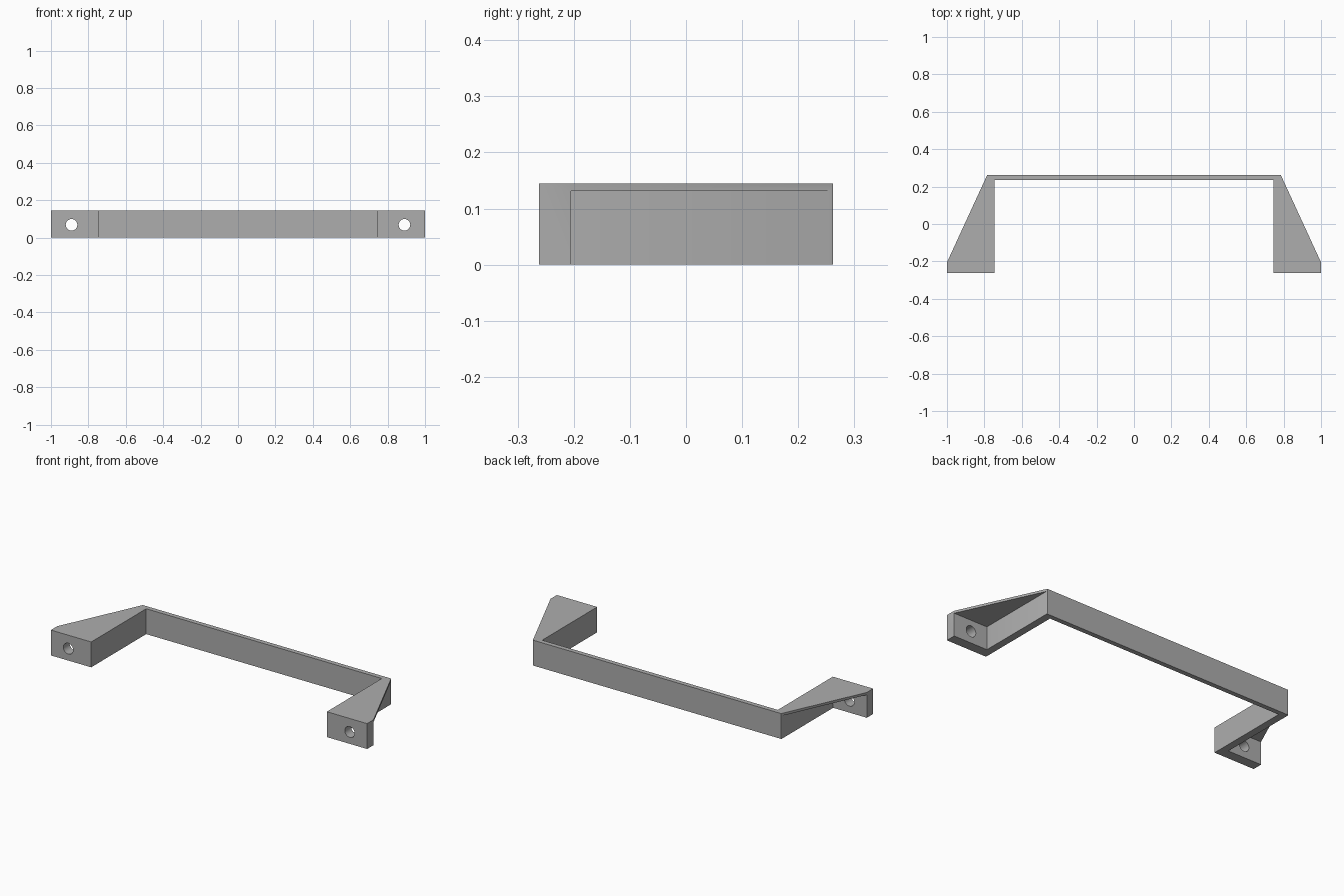
import bpy
import bmesh
from mathutils import Matrix, Vector

cube = bpy.data.objects.get("Cube")
if cube:
    bpy.data.objects.remove(cube, do_unlink=True)

HEIGHT = 0.145       # overall height
FRONT, BACK = -0.262, 0.262
INNER = 0.745        # inside face of each leg
WALL = 0.787         # outside face of each leg wall
FOOT = -0.205        # rear face of each mounting foot
ROOF = 0.131         # underside of the leg top plates

grey = bpy.data.materials.new("grey")
grey.use_nodes = True
colour = (0.42, 0.42, 0.42, 1)
grey.diffuse_color = colour
grey.node_tree.nodes["Principled BSDF"].inputs["Base Color"].default_value = colour


def make_object(name, bm):
    bmesh.ops.recalc_face_normals(bm, faces=bm.faces[:])
    mesh = bpy.data.meshes.new(name)
    bm.to_mesh(mesh)
    bm.free()
    mesh.materials.append(grey)
    obj = bpy.data.objects.new(name, mesh)
    bpy.context.collection.objects.link(obj)
    return obj


def prism(name, outline, z0, z1):
    bm = bmesh.new()
    face = bm.faces.new([bm.verts.new((x, y, z0)) for x, y in outline])
    top = bmesh.ops.extrude_face_region(bm, geom=[face])["geom"]
    verts = [v for v in top if isinstance(v, bmesh.types.BMVert)]
    bmesh.ops.translate(bm, verts=verts, vec=Vector((0, 0, z1 - z0)))
    return make_object(name, bm)


def hole(name, x):
    bm = bmesh.new()
    place = Matrix.Translation((x, FRONT, 0.068)) @ Matrix.Rotation(1.570796, 4, "X")
    bmesh.ops.create_cone(bm, cap_ends=True, segments=32, radius1=0.031,
                          radius2=0.031, depth=0.3, matrix=place)
    return make_object(name, bm)


# Handle body: bar and two tapering legs in one outline
half = [(INNER, 0.235), (INNER, FRONT), (1, FRONT), (1, FOOT), (0.785, BACK)]
handle = prism("handle", half + [(-x, y) for x, y in reversed(half)], 0, HEIGHT)

# Hollow under each leg, and a screw hole through each foot
cutters = []
for side, s in (("left", 1), ("right", -1)):
    pocket = [(s * WALL, FOOT), (s * 1.1, FOOT), (s * 1.1, 0.3), (s * WALL, 0.3)]
    cutters.append(prism(side + "_pocket_cutter", pocket, -0.1, ROOF))
    cutters.append(hole(side + "_hole_cutter", s * 0.89))

bpy.ops.object.select_all(action="DESELECT")
bpy.context.view_layer.objects.active = handle
handle.select_set(True)
for cutter in cutters:
    cutter.hide_render = True
    cut = handle.modifiers.new(cutter.name, "BOOLEAN")
    cut.operation = "DIFFERENCE"
    cut.solver = "EXACT"
    cut.object = cutter
    bpy.ops.object.modifier_apply(modifier=cut.name)
    bpy.data.objects.remove(cutter, do_unlink=True)

# Round the hole walls, keep every other edge crisp
bpy.ops.object.shade_smooth_by_angle(angle=0.5)
